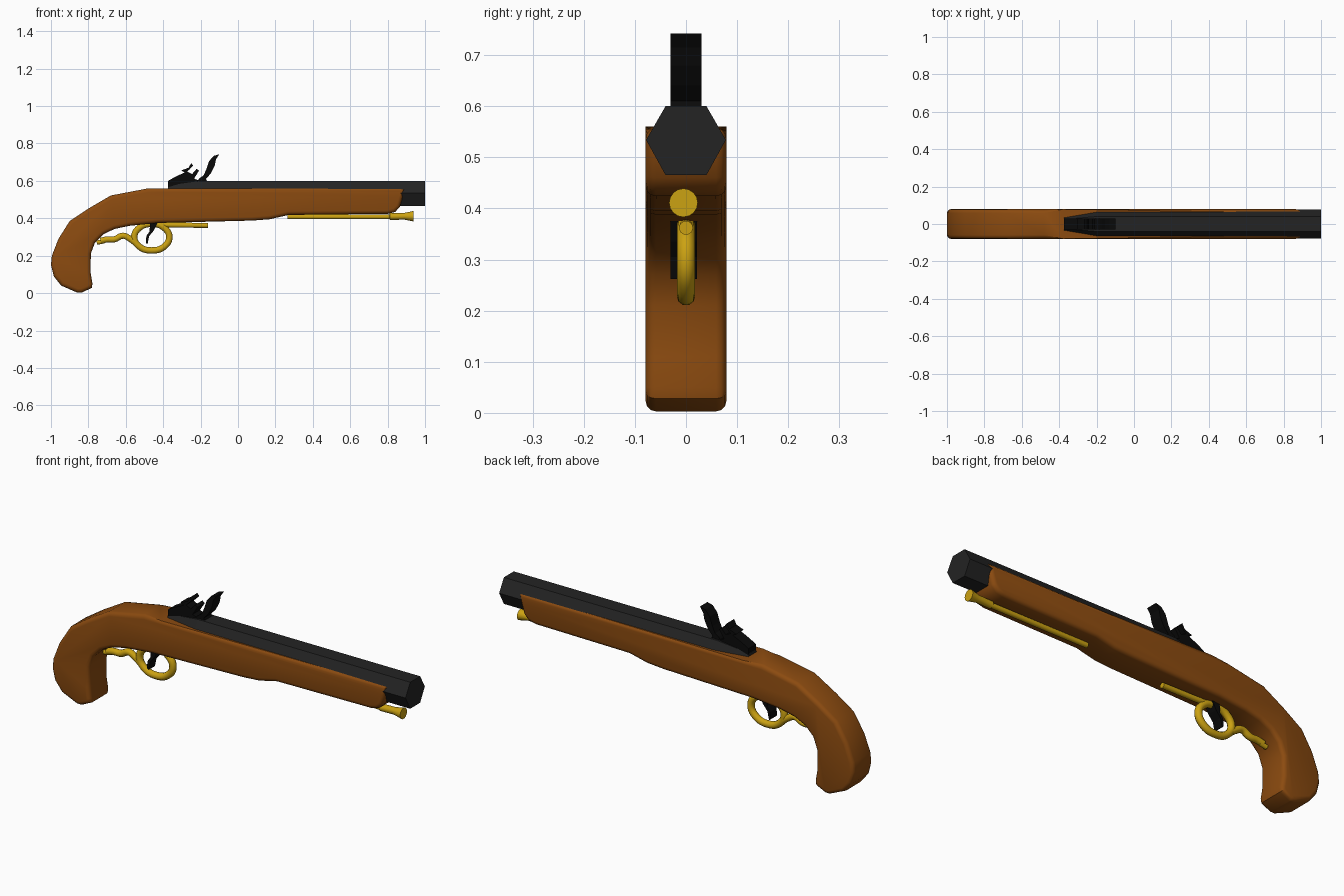
import bpy, bmesh
from math import sin, cos, pi, radians

if "Cube" in bpy.data.objects:
    bpy.data.objects.remove(bpy.data.objects["Cube"])


def material(name, rgb):
    m = bpy.data.materials.new(name)
    m.diffuse_color = (*rgb, 1)
    m.use_nodes = True
    m.node_tree.nodes["Principled BSDF"].inputs["Base Color"].default_value = m.diffuse_color
    return m


WOOD = material("wood", (0.26, 0.07, 0.005))
BRASS = material("brass", (0.60, 0.36, 0.006))
IRON = material("barrel_iron", (0.017, 0.017, 0.017))
BLACK = material("black_iron", (0.003, 0.003, 0.003))


def finish(name, bm, mat, smooth=None):
    bmesh.ops.recalc_face_normals(bm, faces=bm.faces)
    me = bpy.data.meshes.new(name)
    bm.to_mesh(me)
    bm.free()
    me.materials.append(mat)
    ob = bpy.data.objects.new(name, me)
    bpy.context.collection.objects.link(ob)
    if smooth:
        bpy.ops.object.select_all(action='DESELECT')
        ob.select_set(True)
        bpy.context.view_layer.objects.active = ob
        bpy.ops.object.shade_smooth_by_angle(angle=radians(smooth))
    return ob


def plate(name, pts, y0, y1, mat, bevel=0, smooth=None):
    """Side profile in x/z, extruded across y, with rounded rims."""
    bm = bmesh.new()
    face = bm.faces.new([bm.verts.new((x, y0, z)) for x, z in pts])
    ext = bmesh.ops.extrude_face_region(bm, geom=[face])["geom"]
    for v in ext:
        if isinstance(v, bmesh.types.BMVert):
            v.co.y = y1
    if bevel:
        rims = [e for e in bm.edges if abs(e.verts[0].co.y - e.verts[1].co.y) < 1e-5]
        bmesh.ops.bevel(bm, geom=rims, offset=bevel, segments=3, profile=0.5, affect='EDGES')
    return finish(name, bm, mat, smooth)


def lathe_x(name, stations, section, mat, smooth=None):
    """Skin rings along x; each station is (x, y, z, scale)."""
    bm = bmesh.new()
    rings = [[bm.verts.new((x, y + s * a, z + s * b)) for a, b in section]
             for x, y, z, s in stations]
    n = len(section)
    for r, q in zip(rings, rings[1:]):
        for i in range(n):
            bm.faces.new((r[i], r[(i + 1) % n], q[(i + 1) % n], q[i]))
    bm.faces.new(rings[0])
    bm.faces.new(rings[-1])
    return finish(name, bm, mat, smooth)


def tube(name, pts, radius, mat, cyclic=False):
    """Round bar following a smooth path in the y = 0 plane."""
    cu = bpy.data.curves.new(name, 'CURVE')
    cu.dimensions = '3D'
    cu.bevel_depth = radius
    cu.bevel_resolution = 3
    cu.use_fill_caps = True
    cu.resolution_u = 5
    sp = cu.splines.new('BEZIER')
    sp.bezier_points.add(len(pts) - 1)
    for p, (x, z) in zip(sp.bezier_points, pts):
        p.co = (x, 0, z)
        p.handle_left_type = p.handle_right_type = 'AUTO'
    sp.use_cyclic_u = cyclic
    cu.materials.append(mat)
    ob = bpy.data.objects.new(name, cu)
    bpy.context.collection.objects.link(ob)
    return ob


# Wooden stock: curved grip and long fore-end
plate("stock", [
    (0.89, 0.557), (-0.38, 0.56), (-0.48, 0.56), (-0.68, 0.522), (-0.80, 0.452),
    (-0.90, 0.385), (-0.96, 0.29), (-0.995, 0.20), (-1.0, 0.15), (-0.985, 0.09),
    (-0.945, 0.04), (-0.86, 0.003), (-0.835, 0.003), (-0.782, 0.028), (-0.778, 0.05),
    (-0.788, 0.11), (-0.787, 0.21), (-0.765, 0.27), (-0.72, 0.315), (-0.66, 0.343),
    (-0.58, 0.36), (-0.43, 0.375), (0.08, 0.388), (0.17, 0.395), (0.27, 0.418),
    (0.80, 0.424), (0.84, 0.434), (0.865, 0.46), (0.88, 0.51)],
    -0.079, 0.079, WOOD, bevel=0.02, smooth=35)

# Six-sided barrel, narrowing at the breech
HEX = [(0.04, 0.066), (0.078, 0), (0.04, -0.069), (-0.04, -0.069), (-0.078, 0), (-0.04, 0.066)]
lathe_x("barrel", [(-0.375, 0, 0.534, 0.62), (-0.20, 0, 0.534, 1), (1.0, 0, 0.534, 1)], HEX, IRON)

# Flintlock: cock with jaws, and striking plate
plate("cock", [
    (-0.374, 0.555), (-0.374, 0.60), (-0.335, 0.622), (-0.285, 0.645), (-0.305, 0.655),
    (-0.265, 0.67), (-0.25, 0.695), (-0.24, 0.682), (-0.258, 0.662), (-0.272, 0.65),
    (-0.245, 0.637), (-0.222, 0.664), (-0.208, 0.655), (-0.235, 0.612), (-0.20, 0.598),
    (-0.20, 0.555)], -0.03, 0.03, BLACK)
plate("striking_plate", [
    (-0.225, 0.59), (-0.205, 0.615), (-0.185, 0.628), (-0.17, 0.66), (-0.155, 0.705),
    (-0.13, 0.734), (-0.10, 0.742), (-0.118, 0.715), (-0.125, 0.68), (-0.145, 0.64),
    (-0.172, 0.61), (-0.16, 0.59)], -0.03, 0.03, BLACK)

# Trigger blade
plate("trigger", [
    (-0.43, 0.375), (-0.45, 0.335), (-0.475, 0.305), (-0.484, 0.262), (-0.493, 0.268),
    (-0.49, 0.305), (-0.473, 0.33), (-0.47, 0.375)], -0.03, 0.022, BLACK)

# Brass trigger guard: ring, wavy tail and front strap
ring = [(-0.461 + 0.094 * cos(i * pi / 4), 0.299 + 0.071 * sin(i * pi / 4)) for i in range(8)]
tube("guard_ring", ring, 0.018, BRASS, cyclic=True)
tube("guard_tail", [(-0.735, 0.28), (-0.70, 0.287), (-0.66, 0.288), (-0.615, 0.307),
                    (-0.58, 0.292), (-0.55, 0.27)], 0.017, BRASS)
tube("guard_strap", [(-0.46, 0.365), (-0.16, 0.362)], 0.014, BRASS)
tube("tail_knob", [(-0.755, 0.27), (-0.715, 0.277)], 0.012, BRASS)

# Ramrod with flared tip
CIRCLE = [(cos(i * pi / 8), sin(i * pi / 8)) for i in range(16)]
lathe_x("ramrod", [(0.265, -0.005, 0.408, 0.013), (0.81, -0.005, 0.408, 0.013),
                   (0.812, -0.005, 0.409, 0.018), (0.89, -0.005, 0.411, 0.018),
                   (0.938, -0.005, 0.411, 0.028)], CIRCLE, BRASS, smooth=35)
